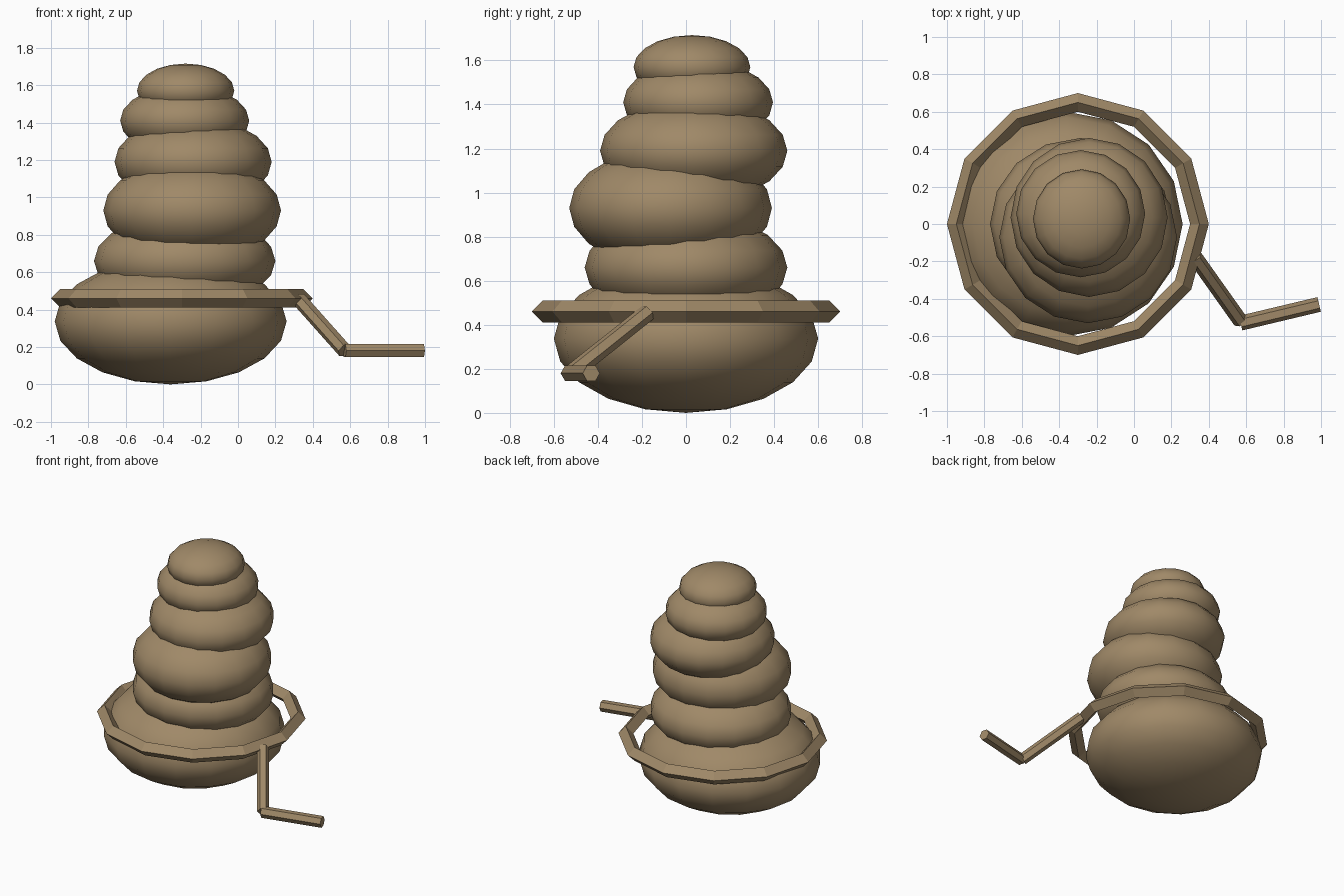
import bpy
import bmesh
import math
from mathutils import Vector, Matrix

cube = bpy.data.objects.get("Cube")
if cube:
    bpy.data.objects.remove(cube, do_unlink=True)

# Single brown material
brown = bpy.data.materials.new("warm_brown")
brown.use_nodes = True
colour = (0.35, 0.25, 0.138, 1)
brown.diffuse_color = colour
brown.node_tree.nodes["Principled BSDF"].inputs["Base Color"].default_value = colour


def finish(name, bm, smooth=False):
    bmesh.ops.recalc_face_normals(bm, faces=bm.faces)
    for face in bm.faces:
        face.smooth = smooth
    mesh = bpy.data.meshes.new(name)
    bm.to_mesh(mesh)
    bm.free()
    mesh.materials.append(brown)
    obj = bpy.data.objects.new(name, mesh)
    bpy.context.collection.objects.link(obj)
    return obj


def blob(name, centre, radii):
    bm = bmesh.new()
    matrix = Matrix.Translation(centre) @ Matrix.Diagonal((*radii, 1))
    bmesh.ops.create_uvsphere(bm, u_segments=16, v_segments=10, radius=1, matrix=matrix)
    return finish(name, bm, smooth=True)


def bar(name, start, end, radius=0.04):
    start, end = Vector(start), Vector(end)
    axis = end - start
    # Keep two of the six corners level
    turn = axis.to_track_quat('Z', 'X').to_matrix().to_4x4()
    bm = bmesh.new()
    bmesh.ops.create_cone(bm, cap_ends=True, segments=6, radius1=radius, radius2=radius,
                          depth=axis.length,
                          matrix=Matrix.Translation((start + end) / 2) @ turn)
    return finish(name, bm)


def ring(name, centre, major, minor, sides):
    bm = bmesh.new()
    section = [(major + minor, 0), (major, minor), (major - minor, 0), (major, -minor)]
    loops = []
    for i in range(sides):
        a = math.tau * i / sides
        loops.append([bm.verts.new(Vector(centre) + Vector((r * math.cos(a), r * math.sin(a), z)))
                      for r, z in section])
    for i in range(sides):
        here, there = loops[i], loops[(i + 1) % sides]
        for j in range(4):
            k = (j + 1) % 4
            bm.faces.new((here[j], there[j], there[k], here[k]))
    return finish(name, bm)


# Stacked, slightly offset body swellings
blob("body_base", (-0.36, 0, 0.337), (0.62, 0.6, 0.337))
blob("body_lower", (-0.285, 0, 0.66), (0.485, 0.46, 0.25))
blob("body_middle", (-0.245, -0.07, 0.93), (0.475, 0.46, 0.275))
blob("body_upper", (-0.24, 0.035, 1.19), (0.42, 0.425, 0.235))
blob("body_neck", (-0.285, 0.055, 1.41), (0.345, 0.34, 0.19))
blob("body_top", (-0.28, 0.027, 1.57), (0.26, 0.265, 0.145))

# Loose hoop around the base
ring("hoop", (-0.3, 0, 0.46), 0.65, 0.05, 12)

# Bent handle
bar("handle_arm", (0.325, -0.175, 0.455), (0.57, -0.52, 0.18))
bar("handle_grip", (0.57, -0.53, 0.18), (0.99, -0.43, 0.18))
